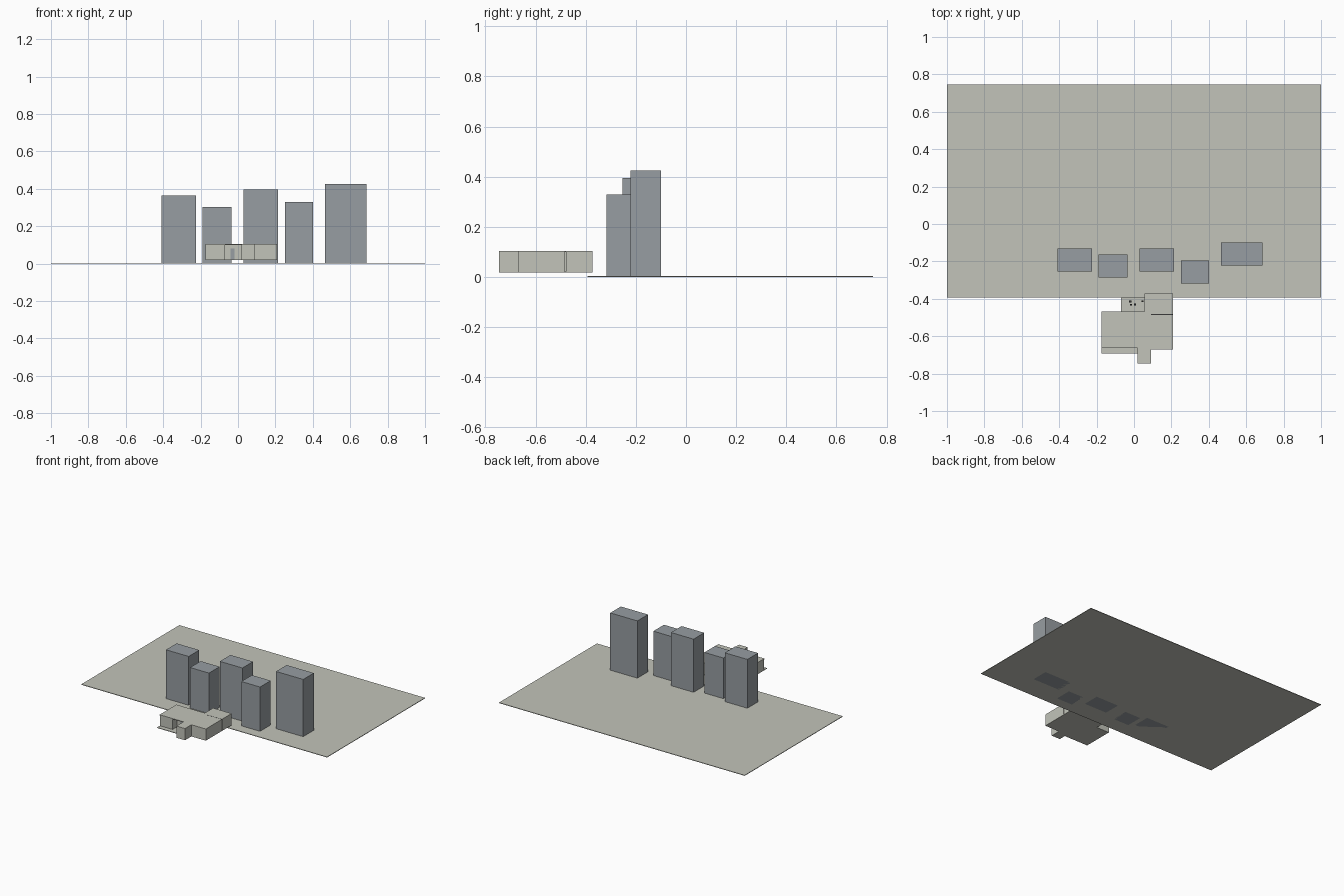
import bpy

cube = bpy.data.objects.get("Cube")
if cube:
    bpy.data.objects.remove(cube, do_unlink=True)


def material(name, rgb):
    mat = bpy.data.materials.new(name)
    mat.use_nodes = True
    mat.diffuse_color = (*rgb, 1)
    mat.node_tree.nodes["Principled BSDF"].inputs["Base Color"].default_value = (*rgb, 1)
    return mat


stone = material("warm pale grey", (0.54, 0.55, 0.49))
steel = material("blue grey", (0.31, 0.34, 0.36))
dark = material("charcoal", (0.04, 0.04, 0.04))


def box(name, x, y, z, mat):
    """Box from its low and high limits on each axis."""
    bpy.ops.mesh.primitive_cube_add(size=1)
    ob = bpy.context.object
    ob.name = name
    ob.location = [(a + b) / 2 for a, b in (x, y, z)]
    ob.scale = [b - a for a, b in (x, y, z)]
    bpy.ops.object.transform_apply(location=True, rotation=False, scale=True)
    ob.data.materials.append(mat)
    return ob


# Ground
box("ground", (-1, 1), (-0.393, 0.746), (0, 0.004), stone)

# Towers: left edge, right edge, front edge, height
for x0, x1, y0, h in ((-0.408, -0.224, -0.254, 0.363),
                      (-0.19, -0.036, -0.286, 0.303),
                      (0.03, 0.214, -0.254, 0.395),
                      (0.25, 0.402, -0.318, 0.33),
                      (0.465, 0.686, -0.222, 0.425)):
    box("tower", (x0, x1), (y0, y0 + 0.123), (0, h), steel)

# House floors, raised just above the ground
LOW, FLOOR, CEILING, TOP = 0.018, 0.022, 0.099, 0.104
WALL = (FLOOR, CEILING)
box("house_floor", (-0.174, 0.208), (-0.671, -0.468), (LOW, FLOOR), stone)
box("porch_floor", (-0.174, 0.02), (-0.693, -0.671), (LOW, FLOOR), stone)
box("terrace_floor", (-0.07, 0.057), (-0.468, -0.393), (LOW, FLOOR), stone)

# House rooms and the recessed entrance between them
box("house_roof", (-0.174, 0.208), (-0.663, -0.468), (CEILING, TOP), stone)
box("west_room", (-0.174, -0.07), (-0.66, -0.468), WALL, stone)
box("hall", (-0.07, 0.02), (-0.61, -0.468), WALL, stone)
box("east_room", (0.02, 0.208), (-0.671, -0.484), (FLOOR, TOP), stone)
box("front_room", (0.02, 0.09), (-0.745, -0.671), (LOW, TOP), stone)
box("back_room", (0.057, 0.208), (-0.478, -0.372), (LOW, TOP), stone)
box("entrance_door", (-0.04, -0.02), (-0.613, -0.61), (FLOOR, 0.08), steel)
box("roof_joint", (0.09, 0.208), (-0.486, -0.482), (TOP, TOP + 0.0005), dark)

# Small terrace furniture
for x, y in ((-0.02, -0.415), (-0.016, -0.432), (0.005, -0.43), (0.045, -0.413)):
    box("terrace_seat", (x - 0.006, x + 0.006), (y - 0.005, y + 0.005),
        (FLOOR, 0.032), dark)
